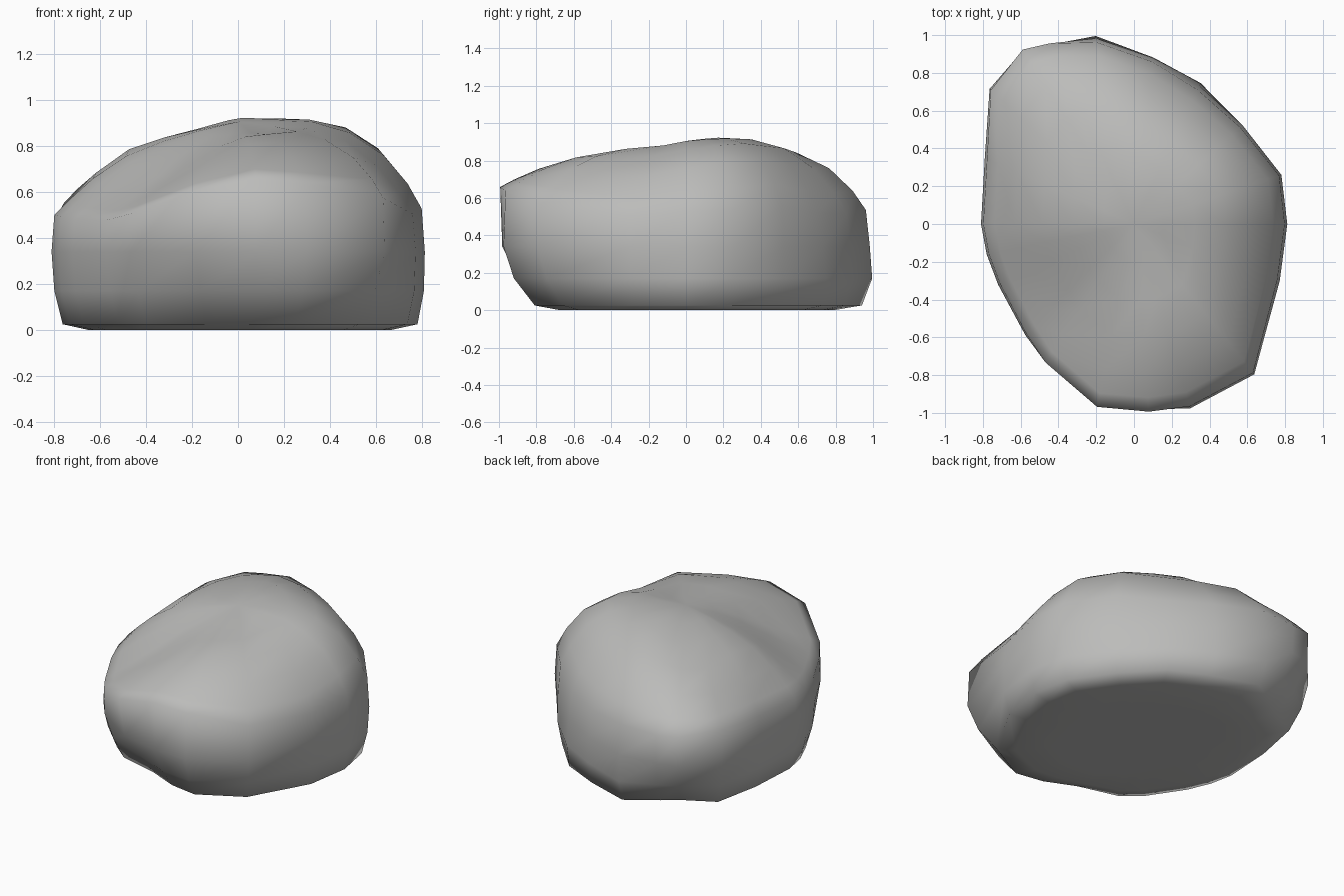
import bpy
import bmesh
import math
from mathutils import Vector

old = bpy.data.objects.get("Cube")
if old:
    bpy.data.objects.remove(old, do_unlink=True)

# Widest outline of the boulder, counter-clockwise
OUTLINE = [(.81, 0), (.78, .26), (.57, .52), (.34, .72), (.1, .87),
           (-.2, .98), (-.46, .98), (-.6, .94), (-.77, .72), (-.79, .35),
           (-.81, 0), (-.78, -.16), (-.72, -.32), (-.58, -.59), (-.48, -.75),
           (-.2, -.99), (.08, -1.01), (.3, -.98), (.64, -.8), (.77, -.3)]

# Flank levels: height, outline scale, extra tuck towards the front
FLANK = [(0, .5, 0), (0, .8, .1), (.025, .94, .1), (.17, .985, .035), (.34, 1, 0)]
CROWN = [.985, .91, .78, .6, .4, .2]

# Hollows (positive) and bulges (negative) on the flank: centre, radius, depth
WEAR = [(Vector((-.2, -.9, .08)), .3, .16),
        (Vector((-.36, .96, .36)), .18, .03),
        (Vector((-.55, .85, 0)), .24, .17),
        (Vector((.6, -.75, 0)), .22, .06),
        (Vector((-.13, .97, .13)), .22, -.05),
        (Vector((.35, .68, 0)), .28, -.06),
        (Vector((.74, -.15, 0)), .22, -.03)]

# Swells (positive) and dips (negative) on the crown: centre, radius, height
SWELLS = [(Vector((-.3, -.45)), .3, -.08),
          (Vector((.1, -.15)), .2, -.04),
          (Vector((.6, -.15)), .2, -.03),
          (Vector((-.65, .75)), .25, .07),
          (Vector((-.55, .2)), .25, .05),
          (Vector((-.2, .85)), .25, .04),
          (Vector((.5, .45)), .25, .06),
          (Vector((.74, .1)), .2, .04),
          (Vector((.68, -.6)), .2, .05)]


def influence(features, point):
    """Sum of soft round features at a point."""
    return sum(amount * math.exp(-((point - centre).length / radius) ** 2)
               for centre, radius, amount in features)


def crown_height(x, y, scale, rim):
    """Rounded top that falls away to the left and to the front."""
    peak = .925 + .3 * min(x, 0) + .12 * min(y, 0)
    dome = rim + (peak - rim) * (1 - scale ** 3.8)
    return dome + influence(SWELLS, Vector((x, y)))


def worn(point):
    """Move a point horizontally where a hollow or bulge reaches it."""
    inward = Vector((-point.x, -point.y, 0)).normalized()
    return point + inward * influence(WEAR, point)


def flank_ring(z, scale, tuck):
    ring = []
    for x, y in OUTLINE:
        s = scale - tuck * max(0, -y) ** 2
        ring.append(worn(Vector((x * s, y * s, z))))
    return ring


def crown_ring(scale):
    ring = []
    for x, y in OUTLINE:
        # The shoulder is highest at the middle of the front
        rim = .48 + .18 * max(0, -y) ** 2 * (1 - abs(x - .15))
        px, py = x * scale, y * scale
        ring.append(worn(Vector((px, py, crown_height(px, py, scale, rim)))))
    return ring


# Loft the rings and close both ends
bm = bmesh.new()
rings = [flank_ring(*level) for level in FLANK] + [crown_ring(s) for s in CROWN]
loops = [[bm.verts.new(p) for p in ring] for ring in rings]
count = len(OUTLINE)
for low, high in zip(loops, loops[1:]):
    for i in range(count):
        j = (i + 1) % count
        bm.faces.new((low[i], low[j], high[j], high[i]))
bm.faces.new(loops[0][::-1])
top = bm.verts.new((0, 0, crown_height(0, 0, 0, .5)))
for i in range(count):
    bm.faces.new((loops[-1][i], loops[-1][(i + 1) % count], top))
bmesh.ops.recalc_face_normals(bm, faces=bm.faces)
for face in bm.faces:
    face.smooth = True

mesh = bpy.data.meshes.new("boulder")
bm.to_mesh(mesh)
bm.free()

# Plain stone colour
stone = bpy.data.materials.new("stone_grey")
stone.use_nodes = True
colour = (.5, .5, .49, 1)
stone.diffuse_color = colour
shader = next(n for n in stone.node_tree.nodes if n.type == 'BSDF_PRINCIPLED')
shader.inputs["Base Color"].default_value = colour
shader.inputs["Roughness"].default_value = .9
mesh.materials.append(stone)

boulder = bpy.data.objects.new("boulder", mesh)
bpy.context.collection.objects.link(boulder)
